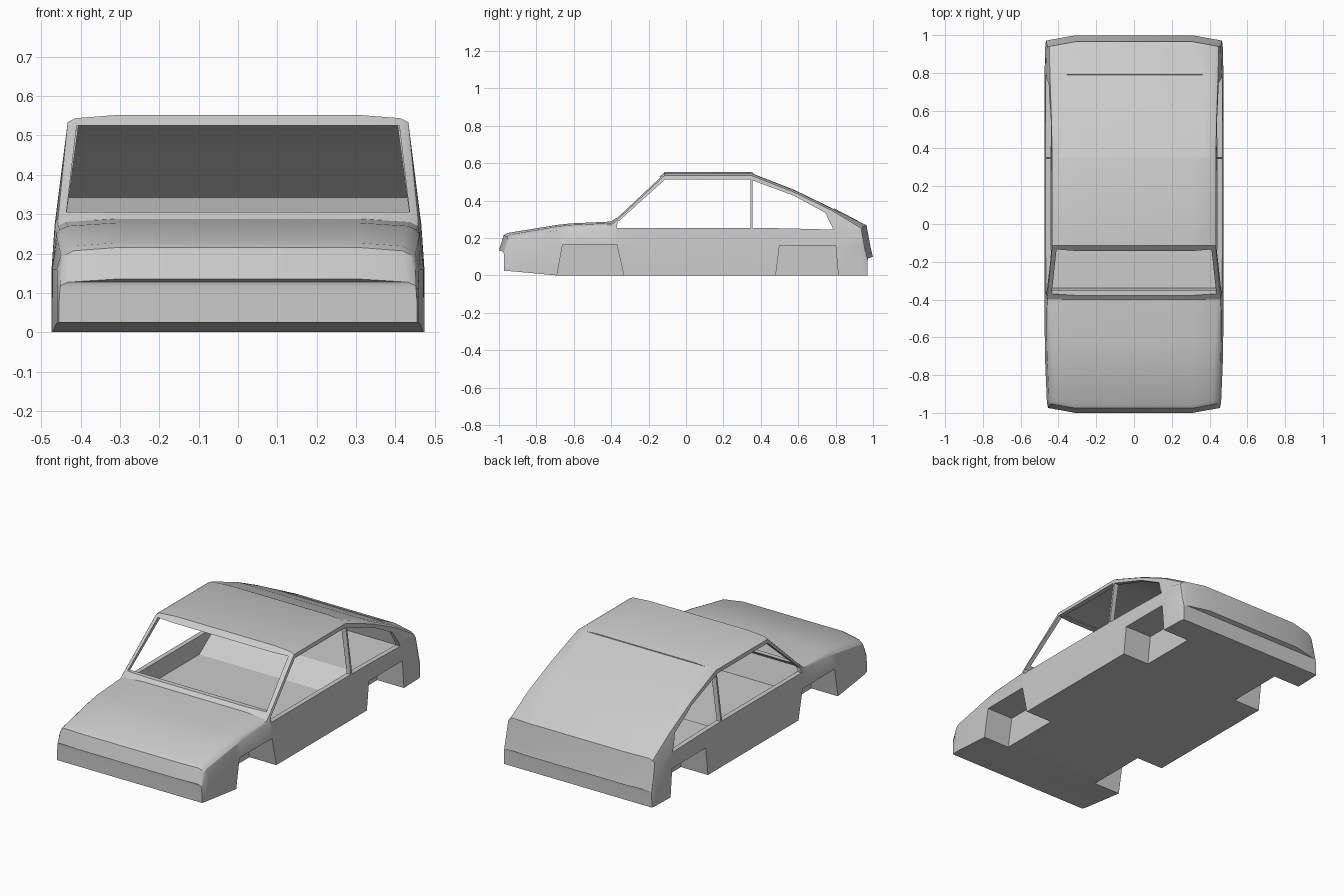
import bpy, bmesh
from mathutils import Vector

if "Cube" in bpy.data.objects:
    bpy.data.objects.remove(bpy.data.objects["Cube"])


def finish(name, bm):
    bmesh.ops.recalc_face_normals(bm, faces=bm.faces)
    me = bpy.data.meshes.new(name)
    bm.to_mesh(me)
    bm.free()
    ob = bpy.data.objects.new(name, me)
    bpy.context.collection.objects.link(ob)
    return ob


def prism(name, pts, place, a, b):
    """Extrude a 2D outline from depth a to depth b; place maps (u, v, depth) to xyz."""
    bm = bmesh.new()
    rings = [[bm.verts.new(place(u, v, d)) for u, v in pts] for d in (a, b)]
    bm.faces.new(rings[0])
    bm.faces.new(rings[1])
    for i in range(len(pts)):
        j = (i + 1) % len(pts)
        bm.faces.new((rings[0][i], rings[0][j], rings[1][j], rings[1][i]))
    return finish(name, bm)


def side(u, v, d):
    return (d, u, v)


def front(u, v, d):
    return (u, d, v)


# Outer body: stations of y, bottom z, top z, sill / belt / top-edge half widths
stations = [
    (-1.0, .025, .135, .455, .453, .445), (-.975, .023, .215, .460, .45, .43),
    (-.955, .022, .227, .462, .45, .43), (-.69, 0, .27, .472, .46, .44),
    (-.62, 0, .278, .473, .462, .445), (-.40, 0, .288, .474, .464, .45),
    (-.382, 0, .302, .474, .465, .45), (-.115, 0, .552, .474, .466, .425),
    (.35, 0, .552, .474, .466, .425), (.58, 0, .462, .474, .466, .43),
    (.78, 0, .365, .474, .465, .437), (.965, 0, .268, .47, .46, .44),
    (.987, 0, .15, .468, .463, .455), (.999, 0, .10, .465, .463, .455),
]
bm = bmesh.new()
rings = []
for y, z0, zt, w0, w1, wt in stations:
    zb = min(.275, zt - .03)
    half = [(w0, z0), (w0, min(.16, zb - .03)), (w1, zb),
            (wt + .008, zt - .018), (wt - .012, zt - .008), (.31, zt)]
    ring = half + [(-x, z) for x, z in reversed(half)]
    pull = .027 if abs(y) > .9 else 0
    rings.append([bm.verts.new((x, y - (pull if y > 0 else -pull) * max(0, abs(x) - .31) / .15, z))
                  for x, z in ring])
for a, b in zip(rings, rings[1:]):
    for i in range(len(a)):
        j = (i + 1) % len(a)
        bm.faces.new((a[i], a[j], b[j], b[i]))
# end caps as strips so the bowed ends stay clean
for r in (rings[0], rings[-1]):
    n = len(r)
    for i in range(n // 2 - 1):
        bm.faces.new((r[i], r[i + 1], r[n - 2 - i], r[n - 1 - i]))
body = finish("car_body", bm)

cutters = []

# Hollow cabin, tapering inwards above the belt line
cabin = prism("cabin_space", [
    (-.34, .15), (.28, .15), (.41, .24), (.80, .24), (.775, .342), (.575, .437),
    (.345, .53), (-.108, .53), (-.362, .295), (-.378, .28)], side, -.44, .44)
bm = bmesh.new()
bm.from_mesh(cabin.data)
bmesh.ops.bisect_plane(bm, geom=bm.verts[:] + bm.edges[:] + bm.faces[:],
                       plane_co=Vector((0, 0, .27)), plane_no=Vector((0, 0, 1)))
for v in bm.verts:
    if v.co.z > .271:
        v.co.x *= 1 - .08 * (v.co.z - .27) / .26
bmesh.ops.triangulate(bm, faces=[f for f in bm.faces if abs(f.normal.x) > .5])
bm.to_mesh(cabin.data)
bm.free()
cutters.append(cabin)

# Windscreen opening
cutters.append(prism("windscreen_opening", [
    (-.436, .306), (.436, .306), (.41, .526), (-.41, .526)], front, -.55, 0))

# Side windows, cut straight across the car, leaving a thin door post
cutters.append(prism("door_window", [
    (-.37, .254), (.345, .254), (.345, .513), (-.112, .513), (-.366, .284)], side, -.6, .6))
cutters.append(prism("quarter_window", [
    (.356, .254), (.52, .252), (.788, .245), (.745, .335), (.58, .425), (.356, .508)],
    side, -.6, .6))

# Wheel wells on both sides
for name, outline in (
        ("front_well", [(-.69, -.05), (-.69, 0), (-.66, .165), (-.37, .165), (-.333, 0), (-.333, -.05)]),
        ("rear_well", [(.48, -.05), (.48, 0), (.50, .16), (.80, .16), (.814, 0), (.814, -.05)])):
    for s in (-1, 1):
        cutters.append(prism(name, outline, side, s * .305, s * .6))

# Shallow recess around the rear hatch
cutters.append(prism("hatch_recess", [
    (.36, .543), (.58, .457), (.79, .355), (.80, .42), (.60, .54), (.36, .62)],
    side, -.415, .415))

for c in cutters:
    m = body.modifiers.new(c.name, 'BOOLEAN')
    m.operation = 'DIFFERENCE'
    m.solver = 'EXACT'
    m.object = c
    c.hide_render = True

# Apply the cuts and shade
bpy.context.view_layer.objects.active = body
body.select_set(True)
for m in list(body.modifiers):
    bpy.ops.object.modifier_apply(modifier=m.name)
for c in cutters:
    bpy.data.objects.remove(c, do_unlink=True)
bpy.ops.object.shade_smooth_by_angle(angle=.45)
